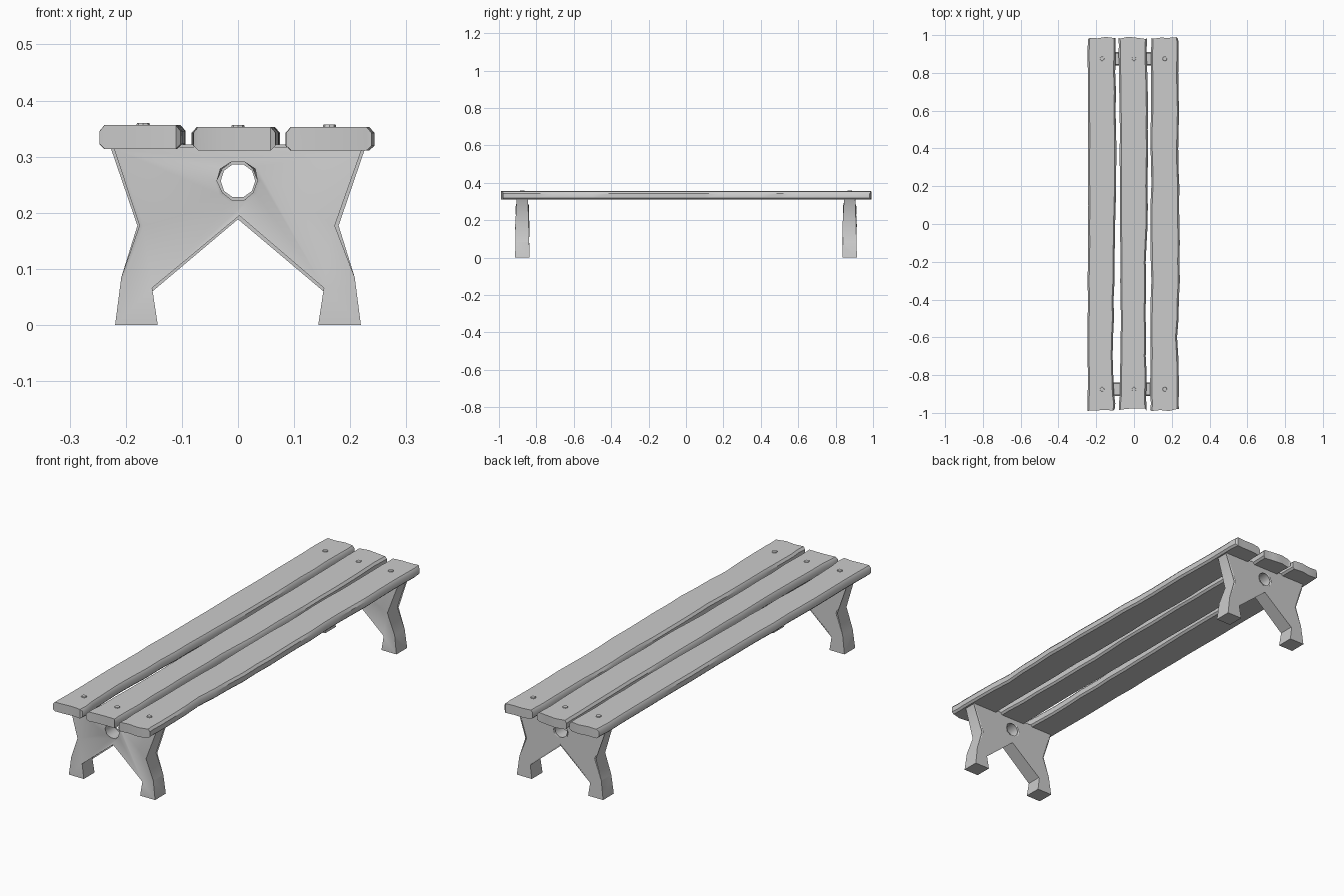
import bpy, bmesh, math, random

random.seed(4)
if "Cube" in bpy.data.objects:
    bpy.data.objects.remove(bpy.data.objects["Cube"])

GREY = (0.6, 0.6, 0.6, 1)
mat = bpy.data.materials.new("plain grey")
mat.use_nodes = True
mat.diffuse_color = GREY
mat.node_tree.nodes["Principled BSDF"].inputs["Base Color"].default_value = GREY


def activate(obj):
    bpy.ops.object.select_all(action='DESELECT')
    obj.select_set(True)
    bpy.context.view_layer.objects.active = obj


def finish(name, bm, angle=40):
    bmesh.ops.recalc_face_normals(bm, faces=bm.faces)
    mesh = bpy.data.meshes.new(name)
    bm.to_mesh(mesh)
    bm.free()
    mesh.materials.append(mat)
    obj = bpy.data.objects.new(name, mesh)
    bpy.context.collection.objects.link(obj)
    activate(obj)
    bpy.ops.object.shade_smooth_by_angle(angle=math.radians(angle))
    return obj


def sample(edge, y):
    """Interpolate a worn edge given as (y, x) points."""
    for (y0, x0), (y1, x1) in zip(edge, edge[1:]):
        if y <= y1:
            return x0 + (x1 - x0) * (y - y0) / (y1 - y0)
    return edge[-1][1]


def plank(name, left, right, z0, z1):
    """Rings of a soft-edged section, lofted along y between two worn edges."""
    section = [(0, 0.2), (0.06, 0), (0.35, 0), (0.65, 0), (0.94, 0), (1, 0.2),
               (1, 0.75), (0.94, 1), (0.65, 1), (0.35, 1), (0.06, 1), (0, 0.75)]
    rows = [-0.985, -0.95] + [-0.9 + 0.1 * i for i in range(19)] + [0.95, 0.985]
    bm = bmesh.new()
    rings = []
    for i, y in enumerate(rows):
        end = i in (0, len(rows) - 1)
        a, b = sample(left, y), sample(right, y)
        wob_a, wob_b = (random.uniform(-0.003, 0.003) for _ in range(2))
        chips = {u: random.uniform(-0.006, 0.008) for u, _ in section}
        ring = []
        for u, v in section:
            x = a + wob_a + (b + wob_b - a - wob_a) * u
            yy = y + (math.copysign(chips[u], y) * (1 if chips[u] * y > 0 else -1)
                      if end else 0)
            ring.append(bm.verts.new((x, yy, z0 + (z1 - z0) * v)))
        rings.append(ring)
    n = len(section)
    for p, q in zip(rings, rings[1:]):
        for k in range(n):
            bm.faces.new((p[k], p[(k + 1) % n], q[(k + 1) % n], q[k]))
    # End caps as strips pairing bottom and top columns
    for ring in (rings[0], rings[-1]):
        bm.faces.new((ring[0], ring[1], ring[10], ring[11]))
        for k in range(1, 4):
            bm.faces.new((ring[k], ring[k + 1], ring[10 - k], ring[11 - k]))
        bm.faces.new((ring[4], ring[5], ring[6], ring[7]))
    return finish(name, bm)


def leg(name, y):
    """Splayed end frame with a round hole, thicker at the feet."""
    half = [(0.222, 0.317), (0.174, 0.177), (0.208, 0.085), (0.219, 0),
            (0.143, 0), (0.153, 0.066)]
    outline = half + [(0, 0.195)] + [(-x, z) for x, z in reversed(half)]
    hole = [(0.036 * math.cos(i * math.tau / 10), 0.257 + 0.036 * math.sin(i * math.tau / 10))
            for i in range(10)]
    curve = bpy.data.curves.new(name, 'CURVE')
    curve.dimensions = '2D'
    curve.fill_mode = 'BOTH'
    curve.extrude = 1
    for pts in (outline, hole):
        spline = curve.splines.new('POLY')
        spline.points.add(len(pts) - 1)
        spline.use_cyclic_u = True
        for p, (x, z) in zip(spline.points, pts):
            p.co = (x, z, 0, 1)
    temp = bpy.data.objects.new(name + "_outline", curve)
    bpy.context.collection.objects.link(temp)
    bpy.context.view_layer.update()
    bm = bmesh.new()
    bm.from_mesh(temp.to_mesh())
    temp.to_mesh_clear()
    bpy.data.objects.remove(temp)
    bmesh.ops.remove_doubles(bm, verts=bm.verts, dist=0.0001)
    bmesh.ops.dissolve_limit(bm, angle_limit=0.01, verts=bm.verts, edges=bm.edges)
    # Stand the profile up and taper its thickness
    for v in bm.verts:
        x, z, side = v.co
        v.co = (x, y + side * (0.039 - 0.03 * z), z)
    # Soften the rim edges of both faces
    rim = [e for e in bm.edges if len(e.link_faces) == 2
           and abs(e.verts[0].co.y - e.verts[1].co.y) < 0.02
           and e.calc_face_angle(0) > 1
           and min(v.co.z for v in e.verts) > 0.001]
    bmesh.ops.bevel(bm, geom=rim, offset=0.005, segments=1, affect='EDGES')
    return finish(name, bm, 50)


def nail(name, x, y, z):
    bm = bmesh.new()
    bmesh.ops.create_cone(bm, cap_ends=True, segments=8, radius1=0.014,
                          radius2=0.011, depth=0.012)
    bmesh.ops.translate(bm, verts=bm.verts, vec=(x, y, z - 0.002))
    return finish(name, bm)


# Seat planks: worn left and right edges, bottom and top heights
planks = {
    "right_plank": ([(-1, -0.245), (1, -0.245)],
                    [(-1, -0.099), (-0.75, -0.112), (-0.3, -0.106), (0.4, -0.092), (1, -0.1)],
                    0.314, 0.356),
    "middle_plank": ([(-1, -0.078), (-0.4, -0.07), (0.4, -0.074), (1, -0.08)],
                     [(-1, 0.067), (-0.4, 0.06), (0, 0.07), (0.6, 0.073), (1, 0.067)],
                     0.311, 0.353),
    "left_plank": ([(-1, 0.087), (0, 0.09), (1, 0.09)],
                   [(-1, 0.237), (-0.68, 0.236), (-0.62, 0.228), (-0.3, 0.244),
                    (0, 0.238), (1, 0.235)],
                   0.311, 0.353),
}
for name, (left, right, z0, z1) in planks.items():
    plank(name, left, right, z0, z1)

# End frames and the nails above them
for end, y in (("front", -0.875), ("back", 0.875)):
    leg(end + "_leg", y)
    for side, x, z in (("right", -0.169, 0.356), ("middle", 0, 0.352), ("left", 0.163, 0.353)):
        nail(f"{end}_{side}_nail", x, y, z)
